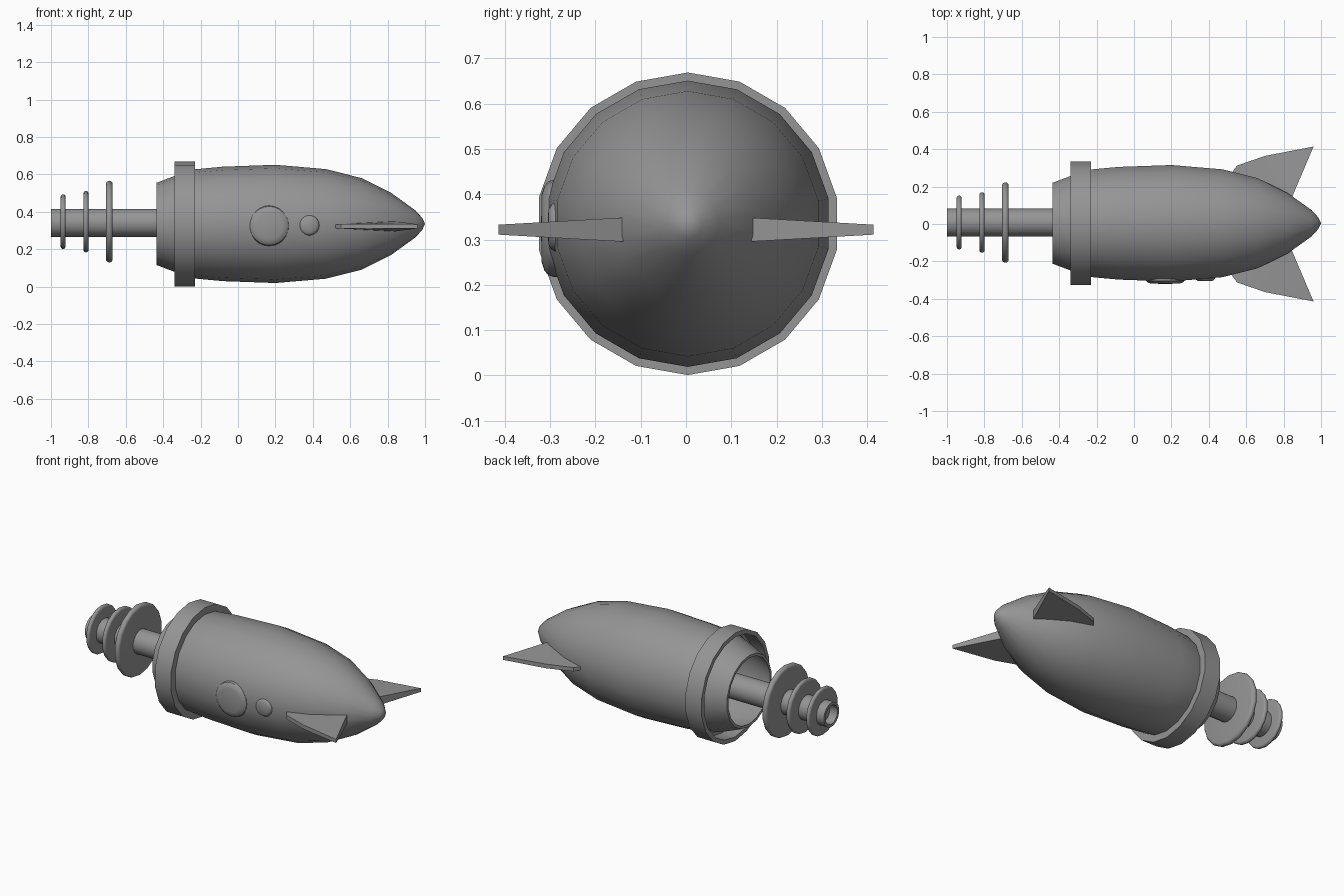
import bpy, bmesh
from math import sin, cos, pi, radians

if "Cube" in bpy.data.objects:
    bpy.data.objects.remove(bpy.data.objects["Cube"])

grey = bpy.data.materials.new("dark_grey")
grey.diffuse_color = (0.3, 0.3, 0.3, 1)
grey.use_nodes = True
grey.node_tree.nodes["Principled BSDF"].inputs["Base Color"].default_value = grey.diffuse_color


def make_object(name, bm):
    bmesh.ops.recalc_face_normals(bm, faces=bm.faces)
    mesh = bpy.data.meshes.new(name)
    bm.to_mesh(mesh)
    bm.free()
    mesh.materials.append(grey)
    ob = bpy.data.objects.new(name, mesh)
    bpy.context.collection.objects.link(ob)
    bpy.ops.object.select_all(action='DESELECT')
    ob.select_set(True)
    bpy.context.view_layer.objects.active = ob
    bpy.ops.object.shade_smooth_by_angle(angle=radians(32))
    return ob


def lathe(name, profile, centre, axis='X', sides=18, closed=False):
    """Revolve (distance along axis, radius) points; axis is X or Y."""
    bm = bmesh.new()
    cx, cy, cz = centre
    rings = []
    for d, r in profile:
        ring = []
        for i in range(1 if r == 0 else sides):
            a = 2 * pi * i / sides
            u, v = r * sin(a), r * cos(a)
            p = (cx + d, cy + u, cz + v) if axis == 'X' else (cx + u, cy + d, cz + v)
            ring.append(bm.verts.new(p))
        rings.append(ring)
    pairs = list(zip(rings, rings[1:]))
    if closed:
        pairs.append((rings[-1], rings[0]))
    for a, b in pairs:
        for i in range(sides):
            j = (i + 1) % sides
            quad = [a[i % len(a)], a[j % len(a)], b[j % len(b)], b[i % len(b)]]
            bm.faces.new(list(dict.fromkeys(quad)))
    return make_object(name, bm)


CENTRE = (0, 0.004, 0.335)
BARREL = (0, 0.008, 0.341)

# Hollow tapered body, outer skin then inner skin
outer = [(1.0, 0), (0.985, 0.032), (0.95, 0.071), (0.82, 0.165), (0.66, 0.245),
         (0.47, 0.293), (0.2, 0.316), (-0.08, 0.306), (-0.23, 0.292),
         (-0.34, 0.256), (-0.435, 0.22)]
inner = [(-0.435, 0.204), (-0.34, 0.236), (-0.23, 0.268), (0.2, 0.291),
         (0.47, 0.268), (0.65, 0.22), (0.81, 0.14), (0.94, 0)]
lathe("body_shell", outer + inner, CENTRE)

# Collar band around the open end
lathe("collar", [(-0.34, 0.334), (-0.23, 0.334), (-0.23, 0.288), (-0.25, 0.288),
                 (-0.25, 0.308), (-0.34, 0.308)], CENTRE, closed=True)

# Hollow barrel running into the body
lathe("barrel", [(0.84, 0), (0.84, 0.075), (-1.0, 0.075), (-1.0, 0.058),
                 (-0.85, 0.058), (-0.85, 0)], BARREL)

# Three discs with softly rounded edges on the barrel
for i, (x, r, t) in enumerate([(-0.935, 0.146, 0.013), (-0.813, 0.164, 0.014),
                               (-0.688, 0.218, 0.018)]):
    half = [(-t, 0), (-t, r - t)] + [(-t * cos(a), r - t + t * sin(a))
                                     for a in (radians(22.5), radians(45), radians(67.5))]
    lathe(f"barrel_disc_{i + 1}", half + [(0, r)] + [(-d, q) for d, q in half[::-1]],
          (x, 0.008, 0.347))

# Softly domed round buttons on the front side
for name, x, z, r, face in (("large_button", 0.167, 0.325, 0.108, -0.32),
                            ("small_button", 0.38, 0.328, 0.057, -0.305)):
    lathe(name, [(face, 0), (face + 0.001, r * 0.68), (face + 0.007, r * 0.86),
                 (face + 0.016, r * 0.96), (face + 0.03, r), (-0.24, r), (-0.24, 0)],
          (x, 0, z), 'Y', 24)

# Pair of swept fins: x, y, half thickness
FIN = [(0.50, 0.24, 0.008), (0.55, 0.312, 0.012), (0.70, 0.364, 0.013),
       (0.96, 0.414, 0.011), (0.84, 0.132, 0.027)]
for side, label in ((1, "back"), (-1, "front")):
    bm = bmesh.new()
    top = [bm.verts.new((x, side * y, 0.322 + h)) for x, y, h in FIN]
    low = [bm.verts.new((x, side * y, 0.322 - h)) for x, y, h in FIN]
    bm.faces.new(top)
    bm.faces.new(low)
    for i in range(len(FIN)):
        j = (i + 1) % len(FIN)
        bm.faces.new((top[i], top[j], low[j], low[i]))
    bmesh.ops.triangulate(bm, faces=[f for f in bm.faces if len(f.verts) > 4])
    make_object(f"fin_{label}", bm)
